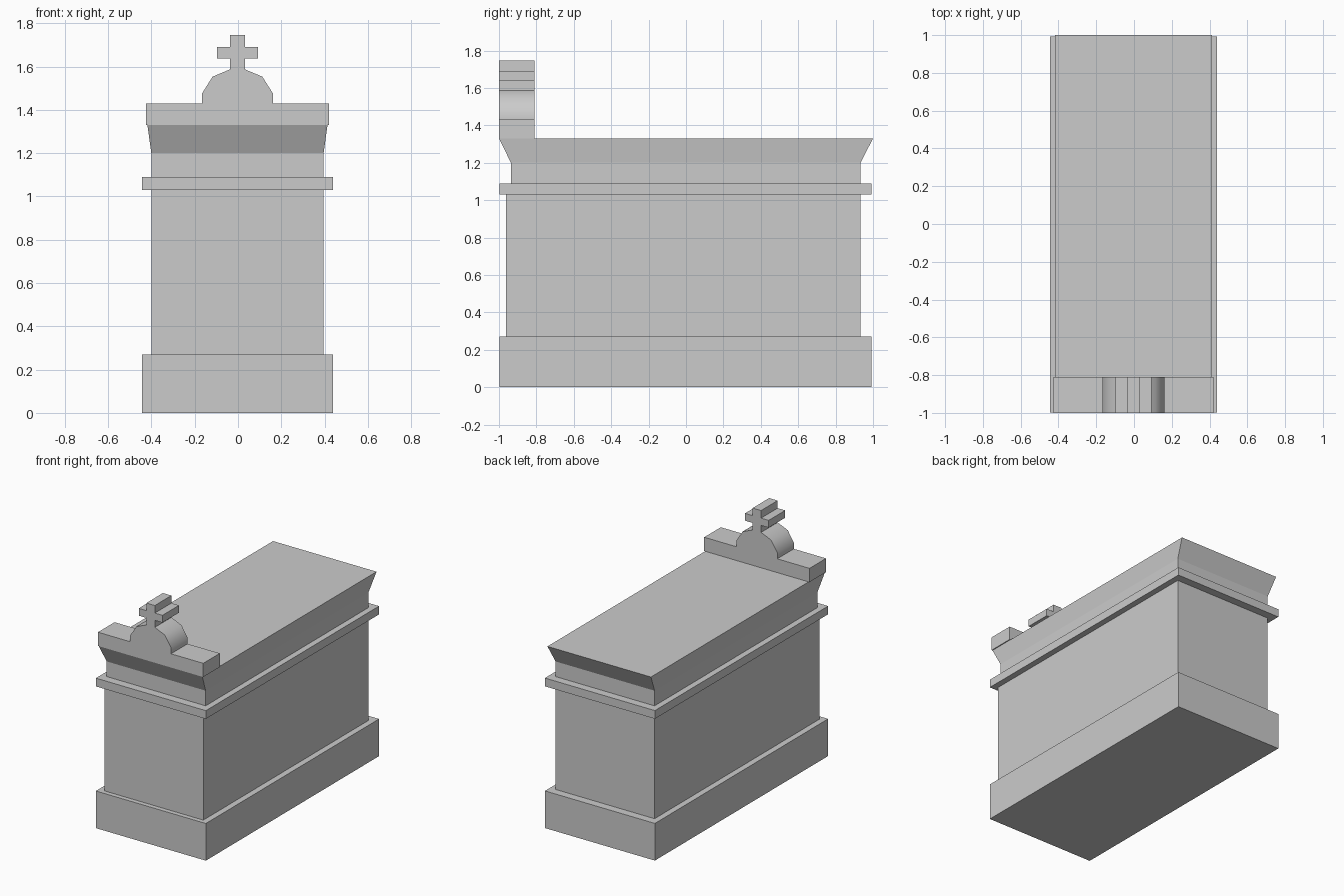
import bpy, bmesh, math

if "Cube" in bpy.data.objects:
    bpy.data.objects.remove(bpy.data.objects["Cube"])

CX = -0.0025  # shared x centre line of all parts


def finish(name, bm):
    bmesh.ops.recalc_face_normals(bm, faces=bm.faces)
    mesh = bpy.data.meshes.new(name)
    bm.to_mesh(mesh)
    bm.free()
    obj = bpy.data.objects.new(name, mesh)
    bpy.context.collection.objects.link(obj)
    return obj


def loft(name, rings):
    """Closed solid through rectangles (half_width, y_front, y_back, z)."""
    bm = bmesh.new()
    loops = [[bm.verts.new((CX + sx * hw, y, z))
              for sx, y in ((-1, y0), (1, y0), (1, y1), (-1, y1))]
             for hw, y0, y1, z in rings]
    for a, b in zip(loops, loops[1:]):
        for i in range(4):
            j = (i + 1) % 4
            bm.faces.new((a[i], a[j], b[j], b[i]))
    bm.faces.new(loops[0][::-1])
    bm.faces.new(loops[-1])
    return finish(name, bm)


def slab(name, hw, y0, y1, z0, z1):
    return loft(name, [(hw, y0, y1, z0), (hw, y0, y1, z1)])


# Stepped tomb body
slab("plinth", 0.442, -0.997, 0.992, 0.0, 0.27)
slab("chest", 0.398, -0.963, 0.933, 0.27, 1.03)
slab("moulding_band", 0.442, -0.997, 0.992, 1.03, 1.09)

# Lid: straight neck flaring out to the top slab
loft("flared_lid", [(0.398, -0.936, 0.933, 1.09),
                    (0.398, -0.936, 0.933, 1.20),
                    (0.416, -1.0, 1.0, 1.33)])

# Headpiece: half outline of base, arch and cross, mirrored then extruded
half = [(0.423, 1.33), (0.423, 1.43), (0.164, 1.43), (0.164, 1.475),
        (0.115, 1.553), (0.034, 1.587), (0.034, 1.638), (0.095, 1.638),
        (0.095, 1.691), (0.034, 1.691), (0.034, 1.746)]
outline = half + [(-x, z) for x, z in reversed(half)]
bm = bmesh.new()
face = bm.faces.new([bm.verts.new((CX + x, -1.0, z)) for x, z in outline])
ext = bmesh.ops.extrude_face_region(bm, geom=[face], use_keep_orig=True)
back = [v for v in ext["geom"] if isinstance(v, bmesh.types.BMVert)]
bmesh.ops.translate(bm, verts=back, vec=(0, 0.19, 0))
head = finish("cross_headpiece", bm)

# Soft shading over the arch only; all other corners stay sharp
for p in head.data.polygons:
    p.use_smooth = True
head.data.set_sharp_from_angle(angle=math.radians(45))
